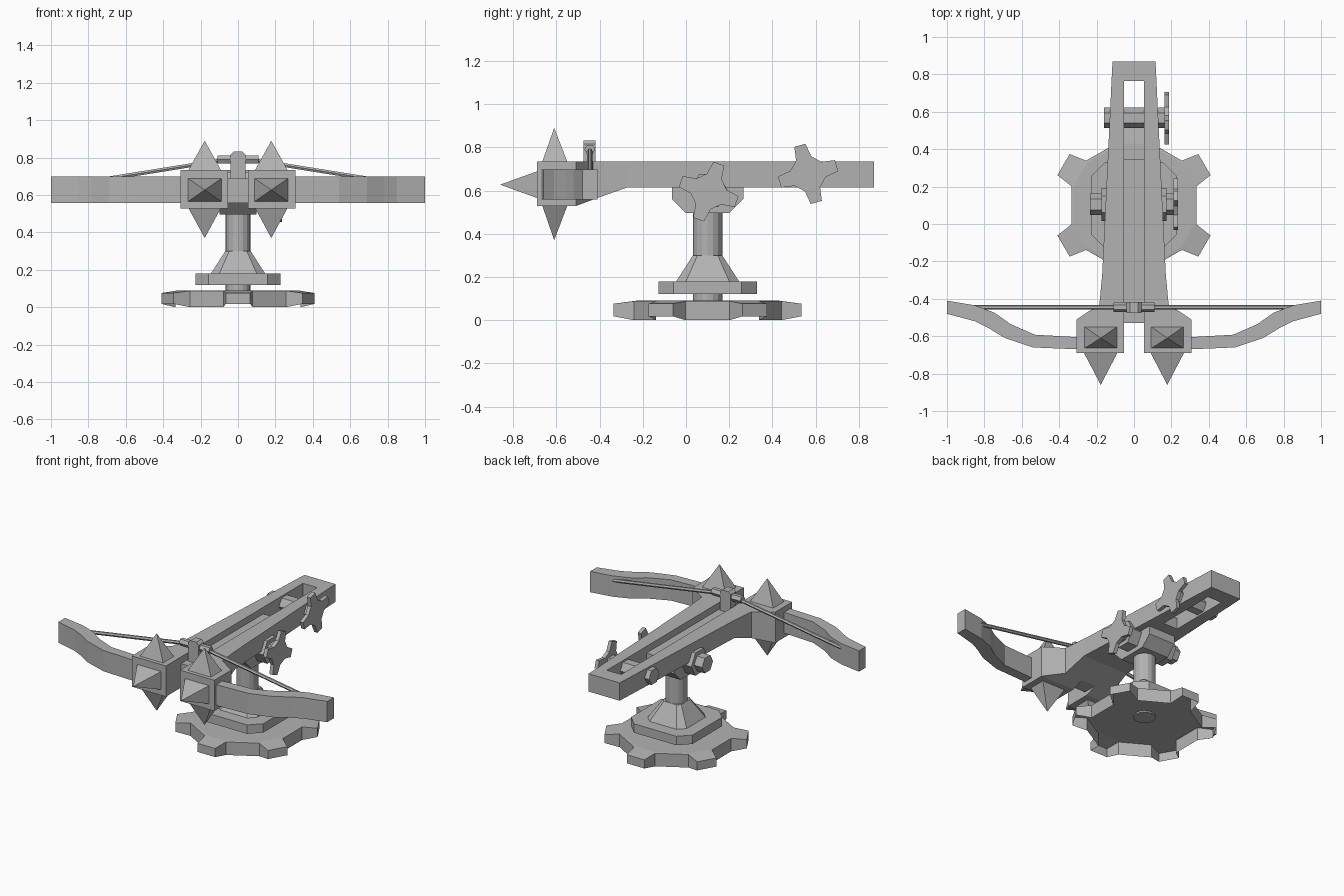
import bpy, bmesh, math
from mathutils import Vector, Matrix

if "Cube" in bpy.data.objects:
    bpy.data.objects.remove(bpy.data.objects["Cube"])

grey = bpy.data.materials.new("grey metal")
grey.diffuse_color = (0.45, 0.45, 0.45, 1)
grey.use_nodes = True
grey.node_tree.nodes["Principled BSDF"].inputs["Base Color"].default_value = grey.diffuse_color


def finish(name, bm, mirror=False):
    bmesh.ops.recalc_face_normals(bm, faces=bm.faces)
    me = bpy.data.meshes.new(name)
    bm.to_mesh(me)
    bm.free()
    me.materials.append(grey)
    ob = bpy.data.objects.new(name, me)
    bpy.context.collection.objects.link(ob)
    if mirror:
        ob.modifiers.new("mirror", 'MIRROR')
    return ob


def loft(name, rings, mirror=False, caps=(True, True)):
    """Skin a list of equally long point rings."""
    bm = bmesh.new()
    vs = [[bm.verts.new(p) for p in r] for r in rings]
    n = len(vs[0])
    for a, b in zip(vs, vs[1:]):
        for i in range(n):
            j = (i + 1) % n
            bm.faces.new((a[i], a[j], b[j], b[i]))
    if caps[0]:
        bm.faces.new(vs[0])
    if caps[1]:
        bm.faces.new(vs[-1])
    return finish(name, bm, mirror)


def block(name, x, y, z):
    rings = [[(a, y[0], z[0]), (a, y[1], z[0]), (a, y[1], z[1]), (a, y[0], z[1])] for a in x]
    return loft(name, rings)


def rod(name, a, b, r, n=6, mirror=False, turn=0.0):
    a, b = Vector(a), Vector(b)
    q = (b - a).to_track_quat('Z', 'Y')
    ring = [q @ Vector((r * math.cos(turn + 2 * math.pi * i / n),
                        r * math.sin(turn + 2 * math.pi * i / n), 0)) for i in range(n)]
    return loft(name, [[a + p for p in ring], [b + p for p in ring]], mirror)


def extrude_x(name, yz, x0, x1):
    return loft(name, [[(x, y, z) for y, z in yz] for x in (x0, x1)])


CY = 0.10  # stand axis

# Hollow cog foot with tapered teeth, open below
def foot_ring(z_in, z_out, inner, outer):
    ring = []
    for k in range(6):
        c = 30 + 60 * k
        for off, r, z in ((-13, inner, z_in), (-8.5, outer, z_out),
                          (8.5, outer, z_out), (13, inner, z_in)):
            t = math.radians(c + off)
            ring.append((r * math.cos(t), CY + r * math.sin(t), z))
    return ring

loft("cog_foot", [foot_ring(0.0, 0.018, 0.35, 0.44), foot_ring(0.088, 0.076, 0.35, 0.44),
                  foot_ring(0.09, 0.09, 0.335, 0.335)], caps=(False, True))

# Column, plate and cone of the stand
rod("column", (0, CY, 0.08), (0, CY, 0.60), 0.068, 16)


def cut_square(h, z):
    c = h * 0.69
    return [(x, CY + y, z) for x, y in
            ((h, -c), (h, c), (c, h), (-c, h), (-h, c), (-h, -c), (-c, -h), (c, -h))]

loft("stand_plate", [cut_square(0.228, 0.12), cut_square(0.228, 0.18)])
loft("stand_cone", [cut_square(0.145, 0.18), cut_square(0.068, 0.30)])

# Swivel head under the stock
extrude_x("swivel_head", [(-0.065, 0.64), (-0.065, 0.56), (0, 0.495), (0.2, 0.495),
                          (0.265, 0.56), (0.265, 0.64)], -0.10, 0.10)

# Two side rails widening into the front boxes
stations = [(0.87, 0.115, 0.615), (-0.27, 0.17, 0.615), (-0.43, 0.185, 0.558),
            (-0.51, 0.307, 0.528), (-0.69, 0.307, 0.528)]
loft("side_rail", [[(0.053, y, zb), (x, y, zb), (x, y, 0.735), (0.053, y, 0.735)]
                   for y, x, zb in stations], mirror=True)
block("rear_crossbar", (-0.054, 0.054), (0.765, 0.87), (0.615, 0.735))
extrude_x("groove_floor", [(0.345, 0.69), (0.345, 0.615), (-0.27, 0.615), (-0.43, 0.558),
                           (-0.53, 0.558), (-0.53, 0.69)], -0.054, 0.054)

# Pyramid spikes on top, bottom and front of the boxes
def spike(name, centre, tip, u, v):
    c, t, u, v = Vector(centre), Vector(tip), Vector(u), Vector(v)
    bm = bmesh.new()
    base = [bm.verts.new(c + a * u + b * v) for a, b in ((-1, -1), (1, -1), (1, 1), (-1, 1))]
    top = bm.verts.new(t)
    for i in range(4):
        bm.faces.new((base[i], base[(i + 1) % 4], top))
    bm.faces.new(base)
    finish(name, bm, True)

spike("top_spike", (0.178, -0.607, 0.733), (0.178, -0.61, 0.89), (0.087, 0, 0), (0, 0.058, 0))
spike("bottom_spike", (0.178, -0.607, 0.53), (0.178, -0.61, 0.37), (0.087, 0, 0), (0, 0.058, 0))
spike("front_spike", (0.178, -0.688, 0.627), (0.178, -0.86, 0.627), (0.09, 0, 0), (0, 0, 0.062))

# Curved bow limbs: outer and inner edge stations
limb = [((0.30, -0.67), (0.30, -0.605)), ((0.54, -0.66), (0.53, -0.592)),
        ((0.69, -0.61), (0.66, -0.535)), ((0.78, -0.555), (0.745, -0.475)),
        ((0.85, -0.52), (0.85, -0.435)), ((1.0, -0.48), (1.0, -0.41))]
loft("bow_limb", [[(*o, 0.558), (*i, 0.558), (*i, 0.698), (*o, 0.698)] for o, i in limb],
     mirror=True)

# Bowstring with its catch
rod("bowstring", (0.09, -0.445, 0.785), (0.87, -0.445, 0.66), 0.012, 6, True)
rod("catch_bar", (-0.11, -0.445, 0.79), (0.11, -0.445, 0.79), 0.025, 6)
loft("catch_block", [[(x, y, z) for x, z in ((-0.04, 0.685), (0.04, 0.685), (0.04, 0.815),
                      (0.022, 0.832), (-0.022, 0.832), (-0.04, 0.815))] for y in (-0.475, -0.418)])

# Pivot bolts and rear winding roller
PZ = 0.60
rod("pivot_washer", (0.09, 0.105, PZ), (0.175, 0.105, PZ), 0.088, 6, True)
rod("pivot_nut", (0.17, 0.105, PZ), (0.234, 0.105, PZ), 0.058, 6, True)
rod("winding_roller", (-0.16, 0.567, 0.675), (0.168, 0.567, 0.675), 0.055, 6)


# Four-toothed hand cogs on the right side
def hand_cog(name, x0, x1, y, z, tilt):
    yz = []
    for k in range(4):
        for off, r in ((-26, 0.083), (-11, 0.14), (11, 0.14), (26, 0.083)):
            t = math.radians(tilt + 90 * k + off)
            yz.append((y + r * math.cos(t), z + r * math.sin(t)))
    extrude_x(name, yz, x0, x1)

hand_cog("pivot_cog", 0.21, 0.235, 0.105, 0.595, 70)
hand_cog("roller_cog", 0.163, 0.187, 0.565, 0.677, 16)
